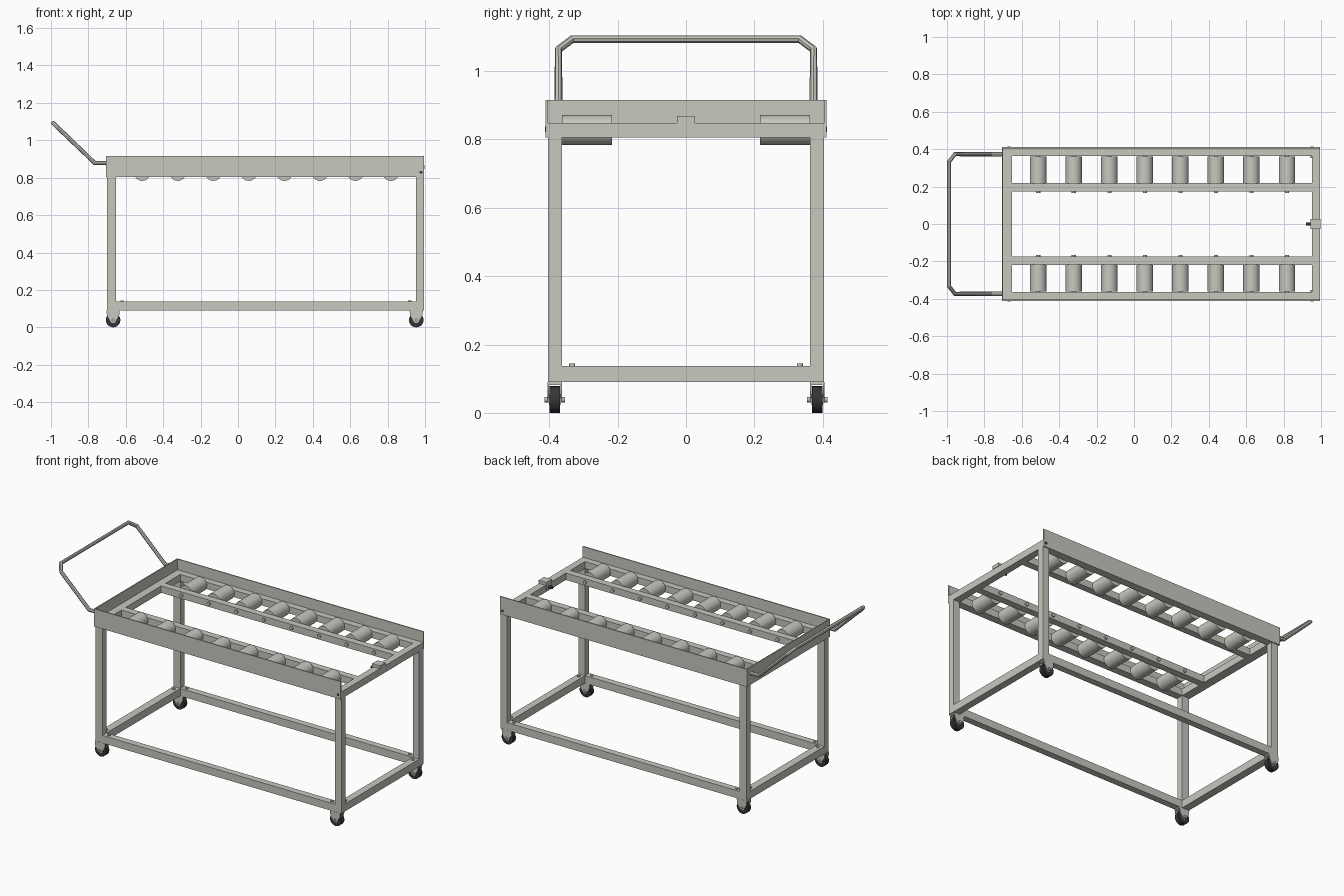
import bpy, bmesh, math
from mathutils import Vector

if "Cube" in bpy.data.objects:
    bpy.data.objects.remove(bpy.data.objects["Cube"])


def material(name, rgb):
    m = bpy.data.materials.new(name)
    m.diffuse_color = (*rgb, 1)
    m.use_nodes = True
    m.node_tree.nodes["Principled BSDF"].inputs["Base Color"].default_value = m.diffuse_color
    return m


GREY = material("warm_grey_steel", (0.57, 0.58, 0.52))
BLACK = material("black_rubber", (0.035, 0.035, 0.04))


def finish(name, bm, mat):
    bmesh.ops.recalc_face_normals(bm, faces=bm.faces)
    me = bpy.data.meshes.new(name)
    bm.to_mesh(me)
    bm.free()
    me.materials.append(mat)
    ob = bpy.data.objects.new(name, me)
    bpy.context.collection.objects.link(ob)
    return ob


def box(name, x, y, z, mat=GREY):
    """Box from (min, max) ranges."""
    bm = bmesh.new()
    bmesh.ops.create_cube(bm, size=1)
    for v in bm.verts:
        v.co = [(r[0] + r[1]) / 2 + c * (r[1] - r[0]) for r, c in zip((x, y, z), v.co)]
    return finish(name, bm, mat)


def rod(name, a, b, r, mat=GREY, sides=12):
    """Cylinder between two points, smooth along its side."""
    a, b = Vector(a), Vector(b)
    bm = bmesh.new()
    bmesh.ops.create_cone(bm, cap_ends=True, segments=sides, radius1=r, radius2=r,
                          depth=(b - a).length)
    rot = (b - a).to_track_quat('Z', 'Y')
    for v in bm.verts:
        v.co = rot @ v.co + (a + b) / 2
    for f in bm.faces:
        f.smooth = len(f.verts) == 4 and sides > 8
    for e in bm.edges:
        e.smooth = all(len(f.verts) == 4 for f in e.link_faces)
    return finish(name, bm, mat)


def side(s, a, b):
    """Mirror a y range to side s."""
    return tuple(sorted((s * a, s * b)))


X0, X1 = -0.70, 0.995          # frame ends
LOW, DECK = (0.09, 0.137), (0.805, 0.848)
ENDS = {"left": (X0, -0.652), "right": (0.951, X1)}

for s, tag in ((-1, "front"), (1, "back")):
    # long rails and side guard
    box(tag + "_deck_rail", (X0, X1), side(s, 0.363, 0.405), DECK)
    box(tag + "_inner_rail", (-0.652, 0.951), side(s, 0.175, 0.218), DECK)
    box(tag + "_bottom_rail", (X0, X1), side(s, 0.363, 0.404), LOW)
    box(tag + "_side_guard", (-0.707, X1), side(s, 0.404, 0.411), (0.805, 0.915))
    rod(tag + "_guard_bolt", (0.978, s * 0.404, 0.829), (0.978, s * 0.413, 0.829), 0.008, BLACK)

    # rollers with axle ends
    for i in range(8):
        x = -0.512 + i * 0.19
        rod(f"{tag}_roller_{i}", (x, s * 0.217, 0.827), (x, s * 0.362, 0.827), 0.044, sides=32)
        rod(f"{tag}_roller_axle_{i}", (x, s * 0.166, 0.827), (x, s * 0.365, 0.827), 0.011)

    for end, ex in ENDS.items():
        # legs and frame bolts
        box(f"{tag}_{end}_leg", ex, side(s, 0.363, 0.404), (0.09, 0.806))
        for bx, by in ((-0.62 if end == "left" else 0.918, 0.384), (sum(ex) / 2, 0.333)):
            rod(f"{tag}_{end}_frame_bolt", (bx, s * by, 0.135), (bx, s * by, 0.144), 0.009)

        # casters: plate, fork, wheel, hub, axle
        cx = -0.668 if end == "left" else 0.953
        cy = s * 0.384
        name = f"{tag}_{end}_caster"
        box(name + "_plate", (cx - 0.035, cx + 0.035), (cy - 0.02, cy + 0.02), (0.082, 0.091))
        rod(name + "_wheel", (cx, cy - 0.015, 0.039), (cx, cy + 0.015, 0.039), 0.039, BLACK, 28)
        rod(name + "_hub", (cx, cy - 0.017, 0.039), (cx, cy + 0.017, 0.039), 0.016, GREY, 20)
        rod(name + "_axle", (cx, cy - 0.03, 0.039), (cx, cy + 0.03, 0.039), 0.008)
        for t in (-1, 1):
            bm = bmesh.new()
            prof = [(-0.035, 0.09), (0.035, 0.09), (0.033, 0.066), (0.012, 0.03),
                    (-0.012, 0.03), (-0.033, 0.066)]
            f = bm.faces.new([bm.verts.new((cx + px, cy + t * 0.017, pz)) for px, pz in prof])
            ext = bmesh.ops.extrude_face_region(bm, geom=[f])["geom"]
            bmesh.ops.translate(bm, vec=(0, t * 0.004, 0),
                                verts=[g for g in ext if isinstance(g, bmesh.types.BMVert)])
            finish(name + "_fork_plate", bm, GREY)

# end rails
for end, ex in ENDS.items():
    box(end + "_deck_end_rail", ex, (-0.364, 0.364), DECK)
    box(end + "_bottom_end_rail", ex, (-0.364, 0.364), LOW)
box("end_guard", (-0.707, -0.70), (-0.405, 0.405), (0.805, 0.915))

# stop bracket over the open end, with its pin
box("stop_bracket_top", (0.948, 0.998), (-0.026, 0.026), (0.847, 0.868))
box("stop_bracket_lip", (0.944, 0.951), (-0.026, 0.026), (0.82, 0.868))
rod("stop_pin", (0.92, 0, 0.832), (0.95, 0, 0.832), 0.008, BLACK)

# push handle: one bent tube
half = [(-0.70, 0.373, 0.878), (-0.765, 0.373, 0.878), (-0.958, 0.373, 1.063),
        (-0.989, 0.333, 1.093)]
path = half + [(x, -y, z) for x, y, z in reversed(half)]
cu = bpy.data.curves.new("push_handle", 'CURVE')
cu.dimensions = '3D'
cu.bevel_depth = 0.0115
cu.bevel_resolution = 2
cu.use_fill_caps = True
sp = cu.splines.new('POLY')
sp.points.add(len(path) - 1)
for p, co in zip(sp.points, path):
    p.co = (*co, 1)
sp.use_smooth = False
cu.materials.append(GREY)
bpy.context.collection.objects.link(bpy.data.objects.new("push_handle", cu))
